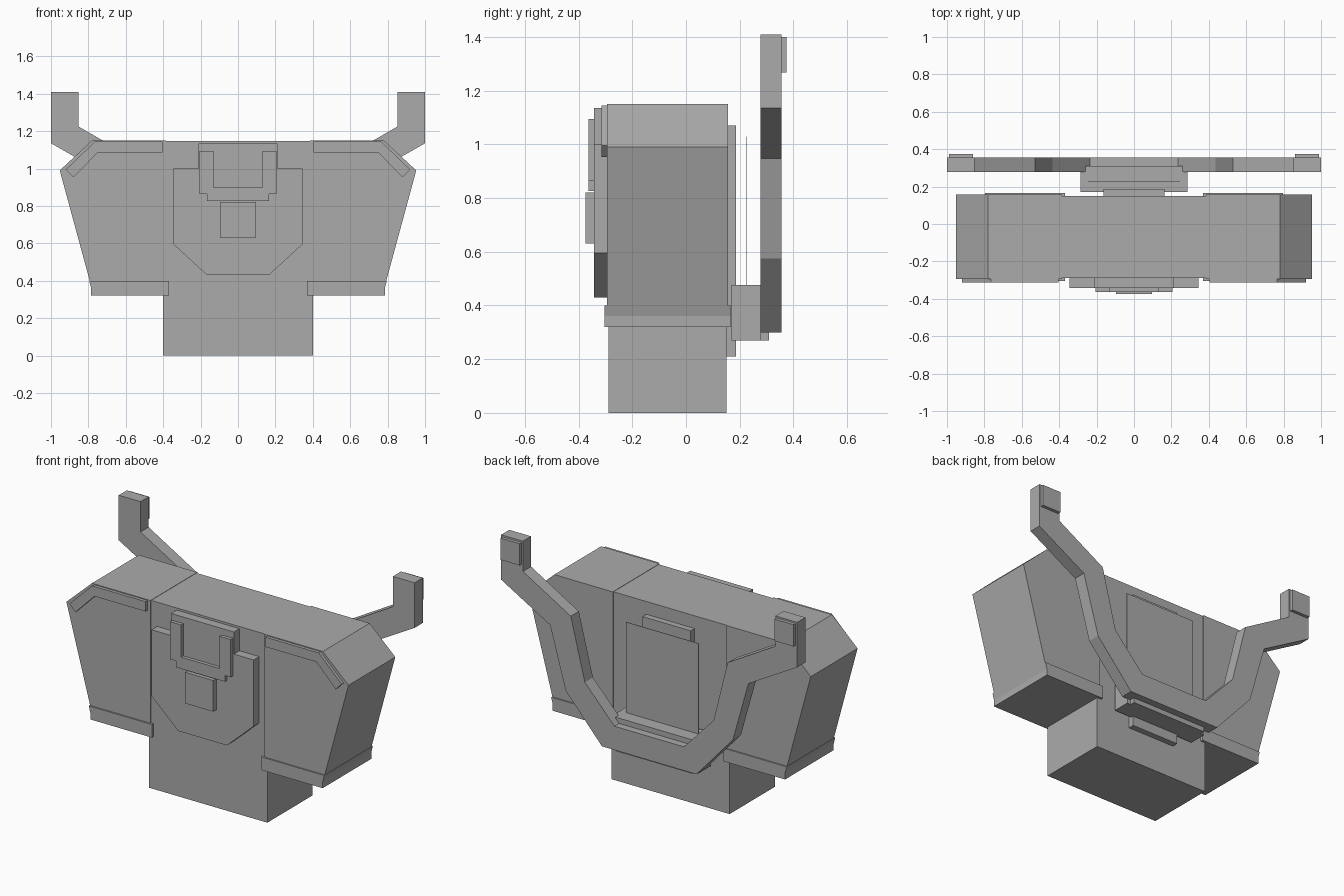
import bpy, bmesh

cube = bpy.data.objects.get("Cube")
if cube:
    bpy.data.objects.remove(cube, do_unlink=True)

GREY = (0.41, 0.41, 0.41, 1)
grey = bpy.data.materials.new("plain grey")
grey.use_nodes = True
grey.diffuse_color = GREY
grey.node_tree.nodes["Principled BSDF"].inputs["Base Color"].default_value = GREY


def slab(name, profile, y0, y1):
    """Extrude an x-z outline from y0 back to y1."""
    bm = bmesh.new()
    face = bm.faces.new([bm.verts.new((x, y0, z)) for x, z in profile])
    moved = bmesh.ops.extrude_face_region(bm, geom=[face])["geom"]
    bmesh.ops.translate(bm, vec=(0, y1 - y0, 0),
                        verts=[v for v in moved if isinstance(v, bmesh.types.BMVert)])
    bmesh.ops.recalc_face_normals(bm, faces=bm.faces)
    mesh = bpy.data.meshes.new(name)
    bm.to_mesh(mesh)
    bm.free()
    mesh.materials.append(grey)
    obj = bpy.data.objects.new(name, mesh)
    bpy.context.collection.objects.link(obj)
    return obj


def symmetric(name, half, y0, y1):
    """Outline given for +x only, closed across the centre line."""
    return slab(name, half + [(-x, z) for x, z in reversed(half)], y0, y1)


def block(name, w, z0, z1, y0, y1):
    return symmetric(name, [(w, z0), (w, z1)], y0, y1)


def pair(name, profile, y0, y1):
    for side, s in (("left", 1), ("right", -1)):
        slab(f"{side}_{name}", [(s * x, z) for x, z in profile], y0, y1)


# Central body
block("lower_body", 0.40, 0, 0.40, -0.288, 0.15)
block("upper_body", 0.39, 0.39, 1.148, -0.288, 0.15)

# Side housings with bottom bands and front corner trim
pair("housing", [(0.385, 0.322), (0.782, 0.322), (0.782, 0.36), (0.953, 0.99),
                 (0.78, 1.15), (0.385, 1.15)], -0.295, 0.157)
pair("bottom_band", [(0.37, 0.32), (0.785, 0.32), (0.785, 0.36), (0.796, 0.40),
                     (0.37, 0.40)], -0.304, 0.165)
pair("corner_trim", [(0.405, 1.145), (0.765, 1.145), (0.92, 0.995), (0.88, 0.953),
                     (0.75, 1.085), (0.405, 1.085)], -0.314, -0.29)

# Chest plate, collar and buckle
symmetric("chest_plate", [(0.165, 0.43), (0.345, 0.595), (0.345, 1.0),
                          (0.212, 1.0), (0.212, 1.135)], -0.342, -0.28)
symmetric("collar", [(0.165, 0.827), (0.165, 0.865), (0.205, 0.865), (0.205, 1.095),
                     (0.13, 1.095), (0.13, 0.898)], -0.363, -0.335)
block("buckle", 0.095, 0.63, 0.82, -0.375, -0.335)

# Back panels and yoke mount
block("back_spine", 0.163, 0.21, 1.07, 0.145, 0.187)
block("back_screen", 0.245, 0.47, 1.03, 0.225, 0.228)
block("yoke_mount", 0.285, 0.27, 0.477, 0.17, 0.28)
block("yoke_mount_cap", 0.26, 0.27, 0.477, 0.27, 0.31)

# Rear yoke with raised arms and tip pads
symmetric("yoke", [(0.32, 0.30), (0.565, 0.575), (0.67, 0.947), (1.0, 1.135),
                   (1.0, 1.41), (0.853, 1.41), (0.853, 1.225), (0.53, 1.038),
                   (0.435, 0.66), (0.235, 0.445)], 0.277, 0.355)
pair("tip_pad", [(0.862, 1.267), (0.99, 1.267), (0.99, 1.40), (0.862, 1.40)], 0.35, 0.375)
